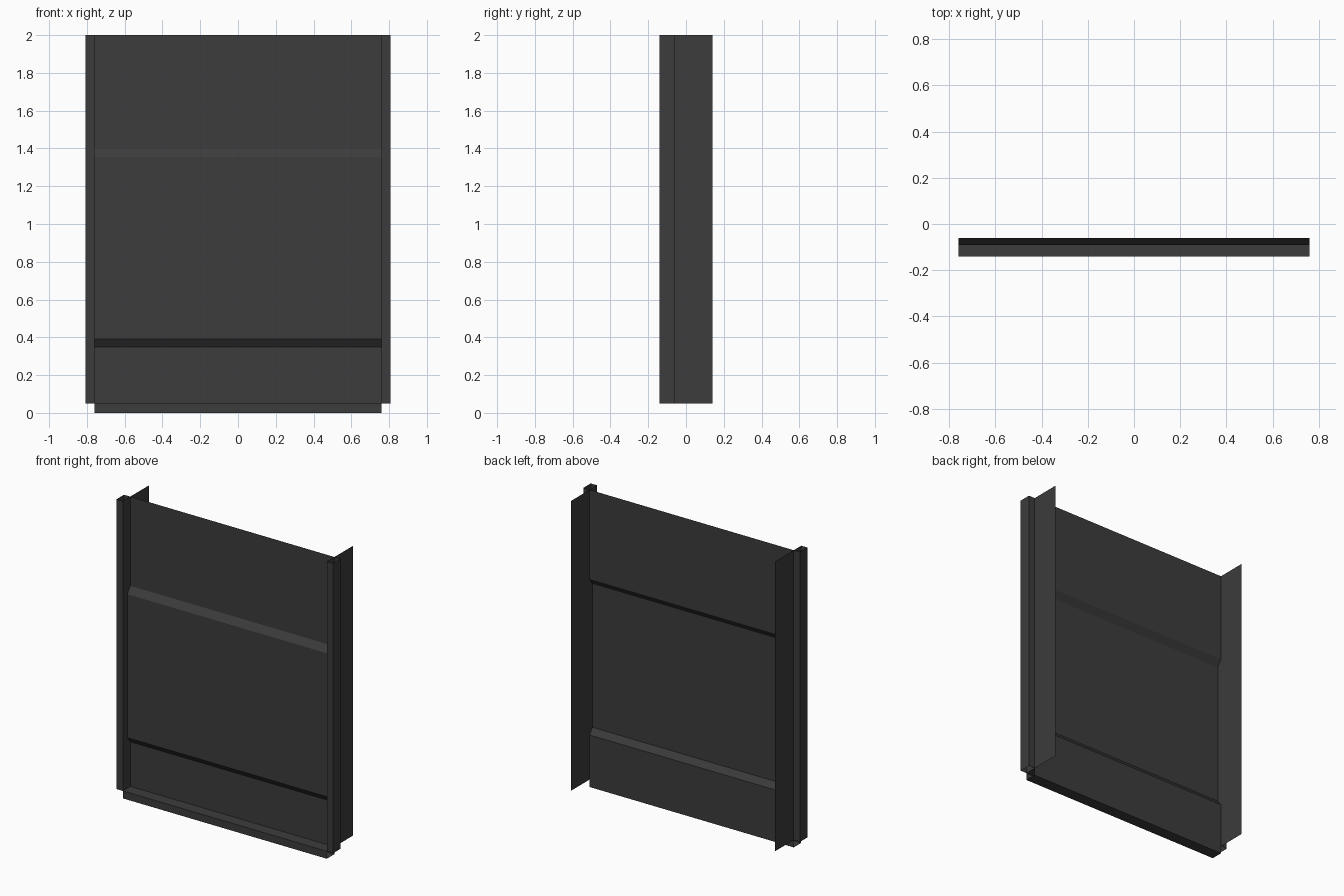
import bpy, bmesh
from mathutils import Vector

if "Cube" in bpy.data.objects:
    bpy.data.objects.remove(bpy.data.objects["Cube"])

mat = bpy.data.materials.new("dark_metal")
mat.diffuse_color = (0.045, 0.045, 0.045, 1)
mat.use_nodes = True
mat.node_tree.nodes["Principled BSDF"].inputs["Base Color"].default_value = mat.diffuse_color

HALF, OUT = 0.76, 0.807             # panel half width, outer jamb face
FRONT, BACK, REAR = -0.14, -0.06, 0.14
SILL, TOP = 0.05, 2.0


def sweep(name, points, offset, closed=False, recalc=False):
    """Extrude a flat profile into an open, uncapped sheet-metal strip."""
    bm = bmesh.new()
    vs = [bm.verts.new(p) for p in points]
    pairs = list(zip(vs, vs[1:])) + ([(vs[-1], vs[0])] if closed else [])
    edges = [bm.edges.new(p) for p in pairs]
    ext = bmesh.ops.extrude_edge_only(bm, edges=edges)["geom"]
    moved = [g for g in ext if isinstance(g, bmesh.types.BMVert)]
    bmesh.ops.translate(bm, verts=moved, vec=Vector(offset))
    if recalc:
        bmesh.ops.recalc_face_normals(bm, faces=bm.faces)
    me = bpy.data.meshes.new(name)
    bm.to_mesh(me)
    bm.free()
    me.materials.append(mat)
    ob = bpy.data.objects.new(name, me)
    bpy.context.collection.objects.link(ob)
    return ob


def mirror(ob):
    ob.modifiers.new("mirror", 'MIRROR').use_axis = (True, False, False)


# Door panel with a raised middle field
panel = [(BACK, TOP), (BACK, 1.4), (-0.091, 1.355), (-0.091, 0.39),
         (BACK, 0.35), (BACK, SILL)]
sweep("door_panel", [(-HALF, y, z) for y, z in panel], (2 * HALF, 0, 0))

# Sill: open-ended box along the bottom
sill = [(FRONT, 0), (BACK, 0), (BACK, SILL), (FRONT, SILL)]
sweep("sill", [(-HALF, y, z) for y, z in sill], (2 * HALF, 0, 0), True, True)

# Jambs: uncapped square tubes on both sides
jamb = [(HALF, FRONT), (OUT, FRONT), (OUT, BACK), (HALF, BACK)]
mirror(sweep("jamb", [(x, y, SILL) for x, y in jamb], (0, 0, TOP - SILL), True, True))

# Reveal flanges running back from the jambs
mirror(sweep("reveal_flange", [(HALF, BACK, SILL), (HALF, REAR, SILL)],
             (0, 0, TOP - SILL)))
